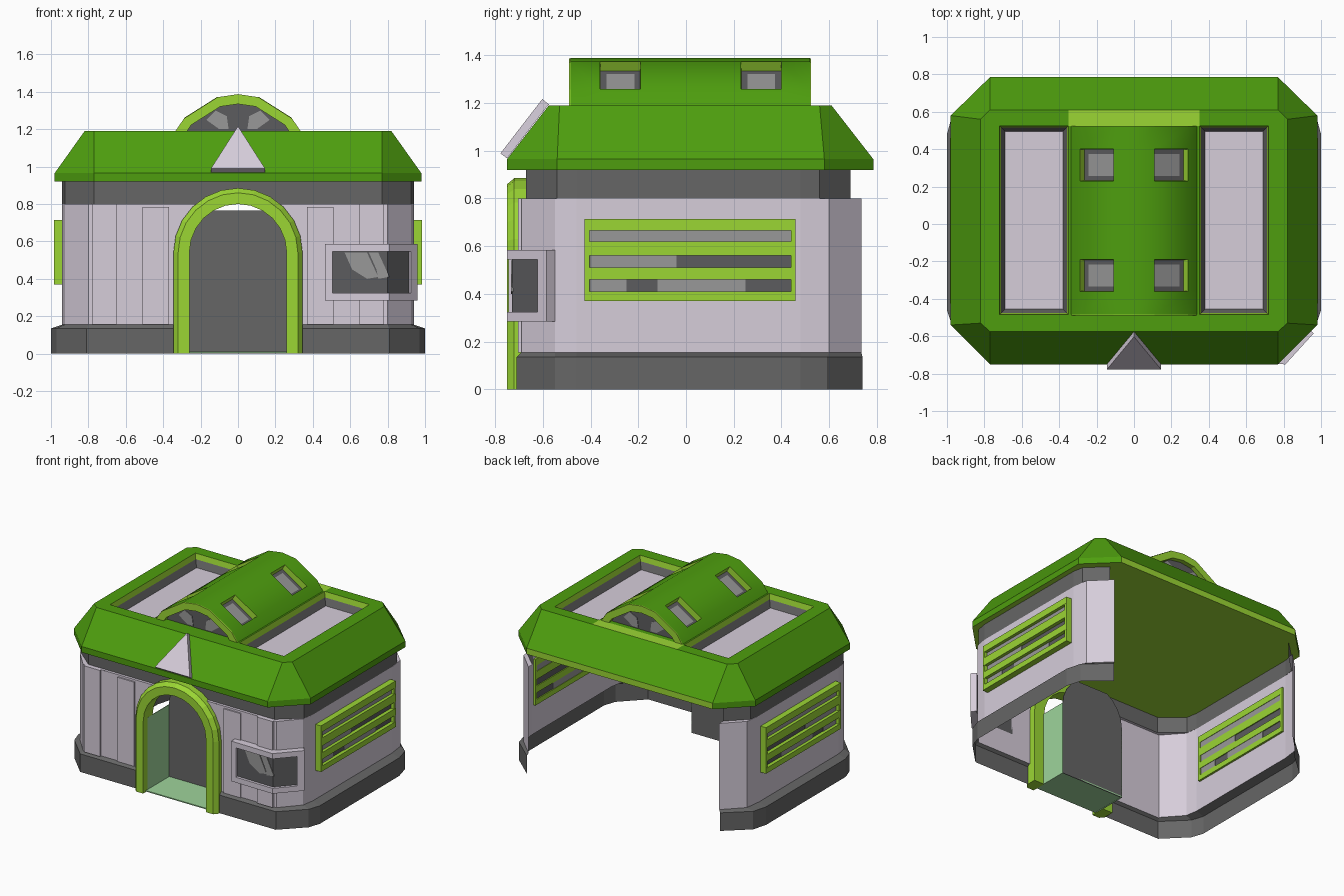
import bpy, bmesh, math
from mathutils import Vector

if "Cube" in bpy.data.objects:
    bpy.data.objects.remove(bpy.data.objects["Cube"])

def material(name, r, g, b):
    m = bpy.data.materials.new(name)
    m.diffuse_color = [((c / 255 + .055) / 1.055) ** 2.4 for c in (r, g, b)] + [1]
    m.use_nodes = True
    m.node_tree.nodes["Principled BSDF"].inputs["Base Color"].default_value = m.diffuse_color
    return m

LILAC = material("lilac_wall", 214, 205, 218)
GRAY = material("dark_gray", 102, 102, 102)
GREEN = material("green_roof", 78, 158, 14)
LIME = material("lime_trim", 155, 214, 52)
GLASS = material("window_glass", 92, 92, 94)
SHINE = material("glass_shine", 152, 152, 152)
PALE = material("pale_green", 158, 212, 155)

def finish(name, bm, *mats):
    bmesh.ops.recalc_face_normals(bm, faces=bm.faces)
    me = bpy.data.meshes.new(name)
    bm.to_mesh(me)
    bm.free()
    for m in mats:
        me.materials.append(m)
    ob = bpy.data.objects.new(name, me)
    bpy.context.collection.objects.link(ob)
    return ob

def prism(name, pts, axis, a, b, mat):
    """Extrude a 2D outline along an axis from a to b."""
    put = {'x': lambda p, t: (t, p[0], p[1]), 'y': lambda p, t: (p[0], t, p[1]),
           'z': lambda p, t: (p[0], p[1], t)}[axis]
    bm = bmesh.new()
    A = [bm.verts.new(put(p, a)) for p in pts]
    B = [bm.verts.new(put(p, b)) for p in pts]
    bm.faces.new(A)
    bm.faces.new(B)
    n = len(pts)
    for i in range(n):
        j = (i + 1) % n
        bm.faces.new((A[i], A[j], B[j], B[i]))
    return finish(name, bm, mat)

def box(name, x0, x1, y0, y1, z0, z1, mat):
    return prism(name, [(x0, y0), (x1, y0), (x1, y1), (x0, y1)], 'z', z0, z1, mat)

def loft_bm(rings, closed=False):
    """Skin between plan outlines given as (path, height)."""
    bm = bmesh.new()
    R = [[bm.verts.new((x, y, z)) for x, y in path] for path, z in rings]
    n = len(R[0])
    for a, b in zip(R, R[1:]):
        for i in range(n if closed else n - 1):
            j = (i + 1) % n
            bm.faces.new((a[i], a[j], b[j], b[i]))
    return bm, R

def flip(path, s):
    return [(x * s, y) for x, y in path]

# Walls: single skins, open at the back
plinth = [(.30, -.71), (.81, -.71), (.97, -.55), (1, -.46), (1, .48), (.97, .59), (.80, .74)]
wall = [(.30, -.69), (.80, -.69), (.925, -.55), (.94, -.46), (.94, .48), (.925, .60), (.79, .735)]
band = [(.30, -.67), (.77, -.67), (.925, -.54), (.94, -.46), (.94, .48), (.925, .56), (.79, .69)]
arch_arc = [(.30 * math.cos(t), .54 + .30 * math.sin(t)) for t in (0, .26, .52, .79, 1.048)]
for s, side in ((1, "right"), (-1, "left")):
    bm, _ = loft_bm([(flip(plinth, s), 0), (flip(plinth, s), .135), (flip(wall, s), .155)])
    finish("plinth_" + side, bm, GRAY)
    bm, _ = loft_bm([(flip(wall[1:], s), .155), (flip(wall[1:], s), .80)])
    finish("side_wall_" + side, bm, LILAC)
    bm = bmesh.new()
    outline = [(.80, .15), (.30, .15)] + arch_arc + [(.80, .80)]
    bm.faces.new([bm.verts.new((x * s, -.69, z)) for x, z in outline])
    finish("front_wall_" + side, bm, LILAC)
    # raised front panel and its end caps
    box("front_panel_" + side, s * .65, s * .78, -.705, -.69, .155, .80, LILAC)
    box("inner_panel_" + side, s * .37, s * .51, -.70, -.69, .155, .785, LILAC)
    # louvred side window
    def wbox(name, y0, y1, z0, z1, xa, xb, mat):
        box(name + "_" + side, s * xa, s * xb, y0, y1, z0, z1, mat)
    for z0, z1 in ((.37, .41), (.46, .51), (.56, .62), (.665, .715)):
        wbox("window_bar", -.42, .46, z0, z1, .925, .985, LIME)
    for y0, y1 in ((-.425, -.405), (.44, .46)):
        wbox("window_end", y0, y1, .37, .715, .925, .984, LIME)
    wbox("window_glass", -.41, .445, .38, .70, .932, .958, GLASS)
    for y0, y1, z0, z1 in ((-.405, .44, .61, .67), (-.40, -.04, .51, .56),
                           (-.12, .25, .41, .46), (-.40, -.25, .41, .46)):
        wbox("window_shine", y0, y1, z0, z1, .928, .962, SHINE)

full = lambda p: p[::-1] + flip(p, -1)
bm, _ = loft_bm([(full(wall), .80), (full(band), .80), (full(band), .925)])
ob = finish("upper_band", bm, LILAC, GRAY)
for f in ob.data.polygons:
    f.material_index = int(f.center.z > .81)

# Door arch and recess
def arch(r):
    return [(r, 0)] + [(r * math.cos(math.pi * i / 12), .54 + r * math.sin(math.pi * i / 12))
                       for i in range(13)] + [(-r, 0)]
bm = bmesh.new()
loops = [[bm.verts.new((x, y, z)) for x, z in arch(r)]
         for r, y in ((.26, -.64), (.26, -.75), (.32, -.75), (.345, -.72), (.345, -.64))]
for a, b in zip(loops, loops[1:] + loops[:1]):
    for i in range(len(a) - 1):
        bm.faces.new((a[i], a[i + 1], b[i + 1], b[i]))
for k in (0, -1):
    bm.faces.new([l[k] for l in loops])
finish("door_arch", bm, LIME)
prism("door_panel", [(x, min(z, .765)) for x, z in arch(.262)], 'y', -.445, -.44, GRAY)
for s in (-1, 1):
    box("door_recess_side", s * .258, s * .263, -.70, -.44, 0, .55, PALE)
box("door_floor", -.26, .26, -.72, -.44, .004, .012, PALE)

# Display window wrapping the front right corner
outer = [(.465, -.745), (.81, -.75), (.96, -.585)]
inner = [(.93, -.55), (.80, -.69), (.465, -.69)]
for z0, z1 in ((.285, .325), (.545, .585)):
    prism("display_rail", outer + inner, 'z', z0, z1, LILAC)
box("display_end_left", .465, .505, -.745, -.69, .325, .545, LILAC)
prism("display_end_right", [(.925, -.623), (.96, -.585), (.93, -.55), (.90, -.585)],
      'z', .325, .545, LILAC)
prism("display_glass", [(.50, -.725), (.80, -.73), (.925, -.593)] + inner, 'z', .32, .55, GLASS)
for x0, w in ((.57, .12), (.70, .05)):
    prism("display_shine", [(x0, .54), (x0 + w, .54), (x0 + w + .06, .41), (x0 + w, .40), (x0 + .04, .45)],
          'y', -.733, -.726, SHINE)

# Roof: lofted octagon with two sunken trays
def octagon(xo, xi, yf, yb, cf, cb):
    half = [(xi, yf), (xo, cf), (xo, cb), (xi, yb)]
    return half + flip(half[::-1], -1)
eave = octagon(.98, .77, -.75, .785, -.54, .58)
bm, R = loft_bm([(eave, .92), (eave, .965), (octagon(.82, .77, -.575, .61, -.53, .56), 1.19)], True)
bm.faces.new(R[0]).material_index = 1
bm.faces.new(R[2])
bmesh.ops.recalc_face_normals(bm, faces=bm.faces)
deck = lambda: [f for f in bm.faces if all(v.co.z > 1.189 for v in f.verts)]
for axis, d in ((0, -.72), (0, -.35), (0, .35), (0, .72), (1, -.485), (1, .525)):
    fs = deck()
    geom = fs + list({e for f in fs for e in f.edges}) + list({v for f in fs for v in f.verts})
    co, no = Vector(), Vector()
    co[axis], no[axis] = d, 1
    bmesh.ops.bisect_plane(bm, geom=geom, plane_co=co, plane_no=no)
bm.normal_update()
for f in deck():
    c = f.calc_center_median()
    if abs(c.x) < .3 and c.y > .53:
        f.material_index = 1
    elif .36 < abs(c.x) < .71 and -.4 < c.y < .4:
        for thick, depth, mi in ((.012, -.04, 1), (.03, -.05, 2)):
            for g in bmesh.ops.inset_individual(bm, faces=[f], thickness=thick, depth=depth)["faces"]:
                if g is not f:
                    g.material_index = mi
        f.material_index = 3
for f in bm.faces:
    if f.normal.y > .95 and f.calc_center_median().z < .97:
        f.material_index = 1
finish("roof", bm, GREEN, LIME, GRAY, LILAC)

# Barrel skylight vault with four sunken windows
xs = [-.345, -.29, -.11, 0, .11, .29, .345]
top = [(x, 1 + math.sqrt(.389 ** 2 - x * x)) for x in xs]
ys = [-.485, -.36, -.19, .23, .40, .52]
bm = bmesh.new()
V = [[bm.verts.new((x, y, z)) for x, z in top] for y in ys]
lights = []
for j in range(5):
    for i in range(6):
        f = bm.faces.new((V[j][i], V[j][i + 1], V[j + 1][i + 1], V[j + 1][i]))
        if i in (1, 4) and j in (1, 3):
            lights.append(f)
bm.normal_update()
for f in lights:
    for thick, depth, mi in ((.003, -.045, 1), (.035, 0, 2)):
        for g in bmesh.ops.inset_individual(bm, faces=[f], thickness=thick, depth=depth)["faces"]:
            if g is not f:
                g.material_index = mi
    f.material_index = 3
vault = finish("roof_vault", bm, GREEN, LIME, GLASS, SHINE)
bpy.context.view_layer.objects.active = vault
vault.select_set(True)
bpy.ops.object.shade_smooth_by_angle(angle=math.radians(38))

# Vault end rings, glass and shine
under = [(x * .86, 1 + (z - 1) * .86) for x, z in top]
for y, d, end in ((-.49, 1, "front"), (.525, -1, "back")):
    prism("vault_ring_" + end, [(x * .995, z - .002) for x, z in top] + under[::-1], 'y', y, y + d * .05, LIME)
    prism("vault_glass_" + end, under, 'y', y + d * .035, y + d * .04, GLASS)
    for s in (-1, 1):
        prism("vault_shine_" + end, [(s * .05 + a, b) for a, b in
              ((s * .0, 1.20), (s * .05, 1.20), (s * .12, 1.25), (s * .07, 1.30), (s * .01, 1.27))],
              'y', y + d * .031, y + d * .036, SHINE)

# Plain triangular plaque lying on the front roof slope
bm = bmesh.new()
tri = [[bm.verts.new((x, y - o * .79, z + o * .61)) for x, y, z in
        ((-.145, -.75, .968), (.145, -.75, .968), (0, -.575, 1.195))] for o in (0, .035)]
bm.faces.new(tri[0])
bm.faces.new(tri[1])
for i in range(3):
    j = (i + 1) % 3
    bm.faces.new((tri[0][i], tri[0][j], tri[1][j], tri[1][i]))
finish("roof_plaque", bm, LILAC)
